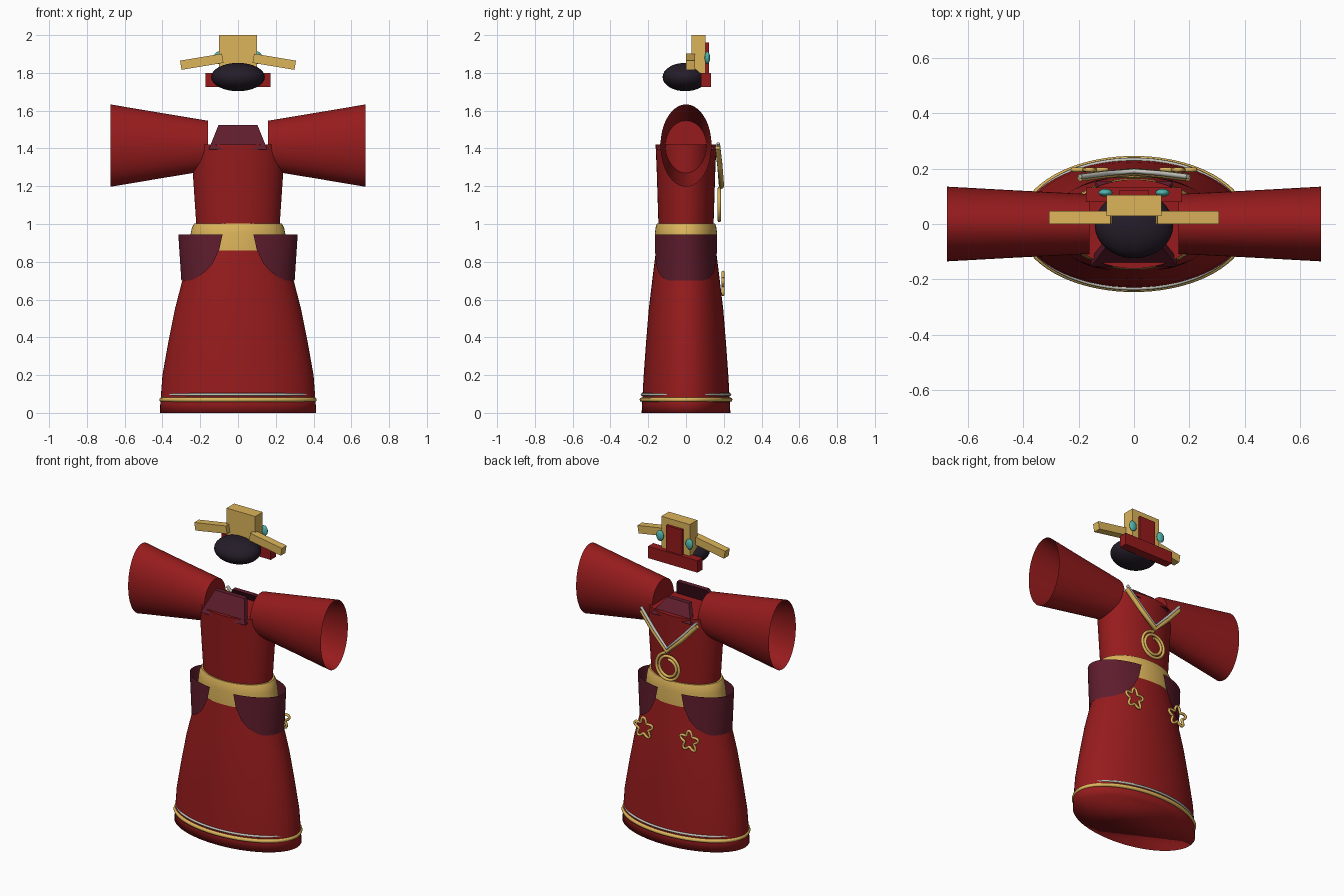
import bpy, bmesh
from math import sin, cos, pi, radians, sqrt
from mathutils import Matrix, Vector

if "Cube" in bpy.data.objects:
    bpy.data.objects.remove(bpy.data.objects["Cube"])


def material(name, r, g, b):
    m = bpy.data.materials.new(name)
    m.use_nodes = True
    m.diffuse_color = (r, g, b, 1)
    m.node_tree.nodes["Principled BSDF"].inputs["Base Color"].default_value = (r, g, b, 1)
    return m


RED = material("robe red", 0.305, 0.011, 0.012)
PURPLE = material("plum", 0.113, 0.012, 0.026)
GOLD = material("gold", 0.72, 0.46, 0.105)
SILVER = material("silver", 0.55, 0.55, 0.5)
BLACK = material("black hair", 0.018, 0.012, 0.022)
TEAL = material("teal gem", 0.08, 0.46, 0.41)


def finish(name, bm, mat, angle=35):
    bmesh.ops.recalc_face_normals(bm, faces=bm.faces)
    mesh = bpy.data.meshes.new(name)
    bm.to_mesh(mesh)
    bm.free()
    mesh.materials.append(mat)
    ob = bpy.data.objects.new(name, mesh)
    bpy.context.collection.objects.link(ob)
    if angle:
        bpy.ops.object.select_all(action="DESELECT")
        ob.select_set(True)
        bpy.context.view_layer.objects.active = ob
        bpy.ops.object.shade_smooth_by_angle(angle=radians(angle))
    return ob


def loft(name, profile, mat, caps=(), place=Matrix(), angle=35, n=64):
    """Elliptical rings (height, x radius, y radius) joined into a shell; caps lists closed rings."""
    bm = bmesh.new()
    rings = [[bm.verts.new(place @ Vector((rx * cos(2 * pi * i / n), ry * sin(2 * pi * i / n), h)))
              for i in range(n)] for h, rx, ry in profile]
    for a, b in zip(rings, rings[1:]):
        for i in range(n):
            j = (i + 1) % n
            bm.faces.new((a[i], a[j], b[j], b[i]))
    for c in caps:
        bm.faces.new(rings[c])
    return finish(name, bm, mat, angle)


def box(name, center, size, mat, tilt=0.0):
    bm = bmesh.new()
    bmesh.ops.create_cube(bm, size=1, matrix=Matrix.Translation(center)
                          @ Matrix.Rotation(tilt, 4, "Y") @ Matrix.Diagonal((*size, 1)))
    return finish(name, bm, mat, 0)


def ball(name, center, radii, mat):
    bm = bmesh.new()
    bmesh.ops.create_uvsphere(bm, u_segments=32, v_segments=16, radius=1,
                              matrix=Matrix.Translation(center) @ Matrix.Diagonal((*radii, 1)))
    return finish(name, bm, mat)


def tube(name, points, radius, mat, closed=False):
    curve = bpy.data.curves.new(name, "CURVE")
    curve.dimensions = "3D"
    curve.bevel_depth = radius
    curve.bevel_resolution = 2
    curve.use_fill_caps = True
    line = curve.splines.new("POLY")
    line.points.add(len(points) - 1)
    for p, co in zip(line.points, points):
        p.co = (*co, 1)
    line.use_cyclic_u = closed
    curve.materials.append(mat)
    ob = bpy.data.objects.new(name, curve)
    bpy.context.collection.objects.link(ob)
    return ob


# Skirt, closed underneath with a soft lower edge
loft("skirt", [(0, 0.414, 0.235), (0.055, 0.411, 0.232), (0.2, 0.4, 0.224),
               (0.38, 0.368, 0.211), (0.55, 0.334, 0.197), (0.7, 0.295, 0.179),
               (0.86, 0.255, 0.159), (0.96, 0.235, 0.15)], RED, caps=(0,), angle=180)

# Hem trims
for name, z, rx, ry, r, mat in (("gold_hem_trim", 0.07, 0.405, 0.234, 0.012, GOLD),
                                ("silver_hem_trim", 0.097, 0.397, 0.233, 0.007, SILVER)):
    tube(name, [(rx * cos(2 * pi * i / 80), ry * sin(2 * pi * i / 80), z)
                for i in range(80)], r, mat, True)

# Bodice and belt
loft("bodice", [(0.95, 0.218, 0.144), (1.0, 0.221, 0.146), (1.28, 0.24, 0.155),
                (1.42, 0.242, 0.161)], RED, caps=(-1,))
loft("belt", [(0.86, 0.262, 0.165), (0.95, 0.25, 0.165), (0.98, 0.244, 0.161),
              (1.003, 0.232, 0.154)], GOLD, caps=(-1,))

for side, label in ((1, "left"), (-1, "right")):
    # Flared sleeve, closed at the shoulder and open at the cuff
    along_x = Matrix(((0, 0, side, 0), (0, 1, 0, 0), (1, 0, 0, 1.415), (0, 0, 0, 1)))
    loft(label + "_sleeve", [(0.16, 0.132, 0.108), (0.42, 0.175, 0.121), (0.675, 0.218, 0.135)],
         RED, caps=(0,), place=along_x)

    # Curved hip panel with a rounded lower edge, narrowing downward
    bm = bmesh.new()
    rows, cols, grid = 6, 32, []
    for c in range(cols + 1):
        u = 2 * c / cols - 1
        drop = max(0.0, (abs(u) - 0.42) / 0.58)
        bottom = 0.70 + 0.165 * (1 - sqrt(max(0.0, 1 - drop * drop)))
        column = []
        for r in range(rows + 1):
            z = 0.945 + (bottom - 0.945) * r / rows
            k = (0.945 - z) / 0.245
            a = u * radians(75 - 11 * k)
            column.append(bm.verts.new((side * (0.316 - 0.016 * k) * cos(a),
                                        (0.17 + 0.011 * k) * sin(a), z)))
        grid.append(column)
    for p, q in zip(grid, grid[1:]):
        for r in range(rows):
            bm.faces.new((p[r], q[r], q[r + 1], p[r + 1]))
    finish(label + "_hip_panel", bm, PURPLE)

    # Headdress wing and gem
    box(label + "_hat_wing", (side * 0.192, 0.024, 1.859), (0.225, 0.047, 0.049), GOLD,
        side * radians(9.5))
    ball(label + "_hat_gem", (side * 0.103, 0.113, 1.88), (0.025, 0.014, 0.033), TEAL)

    # Star outline on the back of the skirt
    star = []
    for i in range(60):
        a = 2 * pi * i / 60
        r = 0.05 + 0.015 * cos(5 * a)
        star.append((side * 0.16 + r * sin(a), 0.196, 0.68 + r * cos(a)))
    tube(label + "_star", star, 0.008, GOLD, True)

# Leaning collar plates, the back one lower and narrower
for label, side, wide, narrow, top_y, top_z in (("front", -1, 0.155, 0.103, 0.085, 1.525),
                                                ("back", 1, 0.14, 0.075, 0.08, 1.485)):
    bm = bmesh.new()
    bmesh.ops.create_cube(bm, size=1)
    for v in bm.verts:
        top, outer = v.co.z > 0, v.co.y > 0
        half = narrow if top else wide
        y = (top_y if top else 0.153) - (0 if outer else 0.03)
        v.co = (half * (1 if v.co.x > 0 else -1), side * y, top_z if top else 1.395)
    finish(label + "_collar", bm, PURPLE, 0)

# Necklace cords and coiled pendant on the back
for name, dz, dy, r, mat in (("gold_cord", 0, 0, 0.014, GOLD), ("silver_cord", 0.022, 0.003, 0.009, SILVER)):
    tube(name, [(-0.195, 0.168 + dy, 1.405 + dz), (-0.1, 0.18 + dy, 1.3 + dz),
                (0, 0.188 + dy, 1.2 + dz), (0.1, 0.18 + dy, 1.3 + dz),
                (0.195, 0.168 + dy, 1.405 + dz)], r, mat)
coil = []
for i in range(81):
    a = 4 * pi * i / 80
    r = 0.09 - 0.042 * i / 80
    coil.append((r * sin(a), 0.176, 1.098 + r * cos(a)))
tube("coiled_pendant", coil, 0.009, GOLD)

# Hair and headdress
ball("hair", (0, -0.004, 1.778), (0.142, 0.12, 0.075), BLACK)
box("hat_block", (0, 0.067, 1.9), (0.2, 0.075, 0.2), GOLD)
box("hat_band", (0, 0.106, 1.763), (0.346, 0.052, 0.075), RED)
box("hat_back_plate", (0, 0.112, 1.88), (0.11, 0.018, 0.16), RED)
